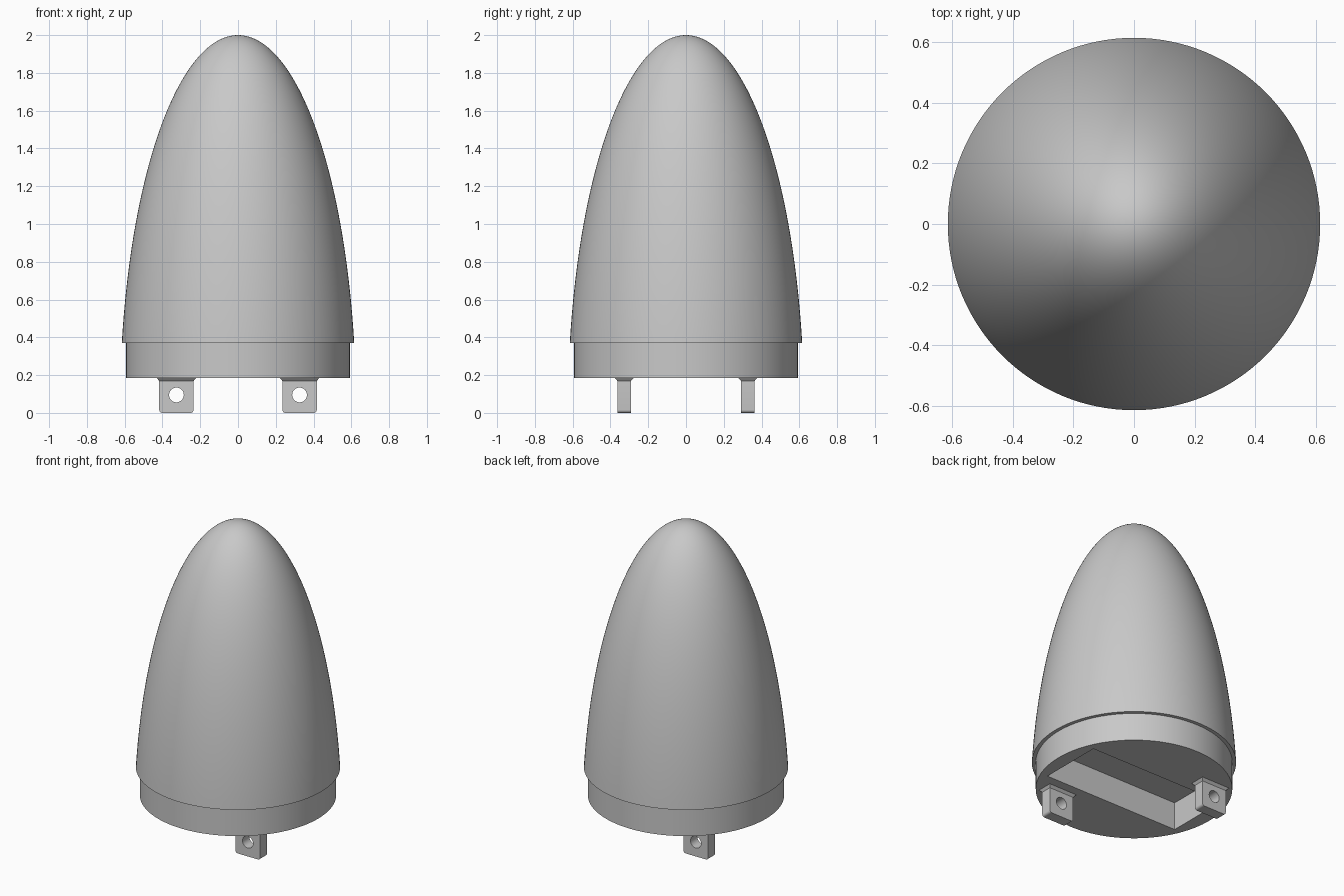
import bpy, bmesh, math
from mathutils import Matrix

cube = bpy.data.objects.get("Cube")
if cube:
    bpy.data.objects.remove(cube, do_unlink=True)

grey = bpy.data.materials.new("plain grey")
grey.use_nodes = True
colour = (0.58, 0.58, 0.58, 1)
grey.diffuse_color = colour
grey.node_tree.nodes["Principled BSDF"].inputs["Base Color"].default_value = colour

BASE_Z, CAP_Z, TOP_Z = 0.185, 0.37, 2.0
SIDES = 128


def finish(name, bm):
    """Turn a bmesh into a linked object."""
    bmesh.ops.recalc_face_normals(bm, faces=bm.faces)
    mesh = bpy.data.meshes.new(name)
    bm.to_mesh(mesh)
    bm.free()
    mesh.materials.append(grey)
    obj = bpy.data.objects.new(name, mesh)
    bpy.context.collection.objects.link(obj)
    return obj


def activate(obj):
    bpy.ops.object.select_all(action='DESELECT')
    obj.select_set(True)
    bpy.context.view_layer.objects.active = obj


def smooth(obj):
    activate(obj)
    bpy.ops.object.shade_smooth_by_angle(angle=math.radians(30))


def revolve(name, profile):
    """Spin a (radius, height) profile around z."""
    bm = bmesh.new()
    verts = [bm.verts.new((r, 0, z)) for r, z in profile]
    edges = [bm.edges.new(pair) for pair in zip(verts, verts[1:])]
    bmesh.ops.spin(bm, geom=verts + edges, cent=(0, 0, 0), axis=(0, 0, 1),
                   angle=math.tau, steps=SIDES)
    bmesh.ops.remove_doubles(bm, verts=bm.verts, dist=0.0001)
    return finish(name, bm)


def box(name, size, centre):
    bm = bmesh.new()
    bmesh.ops.create_cube(bm, size=1, matrix=Matrix.Translation(centre)
                          @ Matrix.Diagonal((*size, 1)))
    return finish(name, bm)


def cut(obj, cutter):
    """Subtract the cutter and discard it."""
    cutter.hide_render = True
    mod = obj.modifiers.new("cut", 'BOOLEAN')
    mod.operation, mod.solver, mod.object = 'DIFFERENCE', 'EXACT', cutter
    activate(obj)
    bpy.ops.object.modifier_apply(modifier=mod.name)
    bpy.data.objects.remove(cutter, do_unlink=True)


# Domed cap: half-ellipse profile with a flat underside
R = 0.626
start = math.asin(CAP_Z / TOP_Z)
profile = [(0, CAP_Z)]
STEPS = 56
for i in range(STEPS):
    a = start + (math.pi / 2 - start) * i / STEPS
    profile.append((R * math.cos(a), TOP_Z * math.sin(a)))
profile.append((0, TOP_Z))
smooth(revolve("domed_cap", profile))

# Base collar with a long rectangular slot in its underside
collar = revolve("base_collar", [(0, BASE_Z), (0.592, BASE_Z),
                                 (0.592, CAP_Z + 0.005), (0, CAP_Z + 0.005)])
cut(collar, box("slot_cutter", (1.0, 0.43, 0.4), (0, 0, 0.3)))
smooth(collar)


# Mounting lugs: rounded plate, flared foot and a cross hole
def lug(name, x, y):
    plate = box(name, (0.182, 0.072, BASE_Z + 0.005), (x, y, (BASE_Z + 0.005) / 2))
    bm = bmesh.new()
    bm.from_mesh(plate.data)
    lower = [e for e in bm.edges if all(v.co.z < 0.01 for v in e.verts)
             and abs(e.verts[0].co.x - e.verts[1].co.x) < 0.01]
    bmesh.ops.bevel(bm, geom=lower, offset=0.016, segments=5, profile=0.5,
                    affect='EDGES')
    bm.to_mesh(plate.data)
    bm.free()
    bm = bmesh.new()
    bmesh.ops.create_cone(bm, cap_ends=True, segments=48, radius1=0.039,
                          radius2=0.039, depth=0.3,
                          matrix=Matrix.Translation((x, y, 0.095))
                          @ Matrix.Rotation(math.pi / 2, 4, 'X'))
    cut(plate, finish("hole_cutter", bm))
    smooth(plate)
    # Flared foot where the plate meets the collar
    foot = box(name + "_foot", (0.182, 0.072, 0.017), (x, y, BASE_Z - 0.0075))
    for v in foot.data.vertices:
        if v.co.z > BASE_Z - 0.005:
            v.co.x += math.copysign(0.014, v.co.x - x)
            v.co.y += math.copysign(0.016, v.co.y - y)


lug("front_lug", 0.326, -0.327)
lug("back_lug", -0.326, 0.327)
